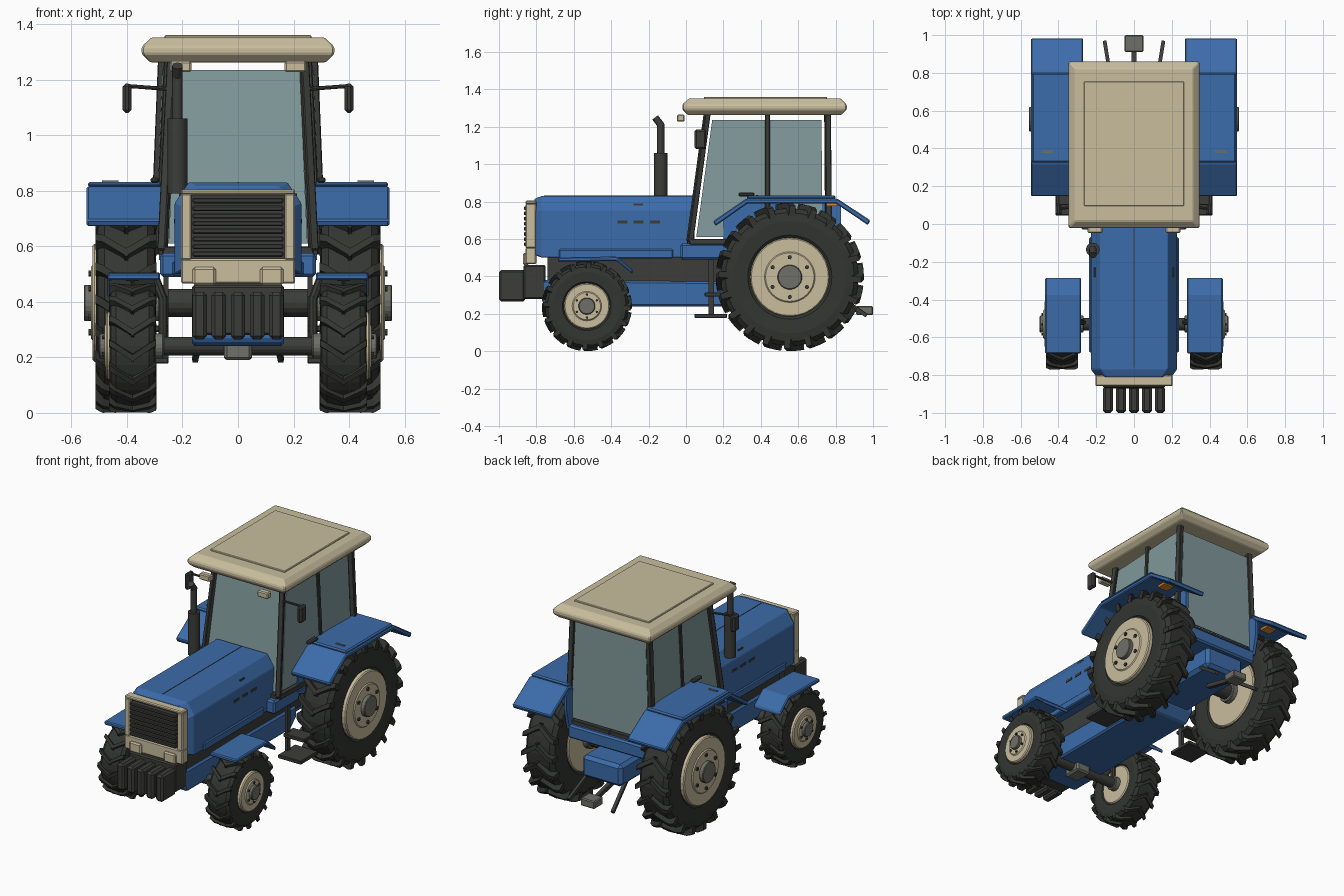
import bpy, bmesh
from math import sin, cos, pi
from mathutils import Vector as V

if "Cube" in bpy.data.objects:
    bpy.data.objects.remove(bpy.data.objects["Cube"])


def material(name, rgb):
    m = bpy.data.materials.new(name)
    m.diffuse_color = (*rgb, 1)
    m.use_nodes = True
    m.node_tree.nodes["Principled BSDF"].inputs["Base Color"].default_value = m.diffuse_color
    return m


BLUE = material("blue_paint", (0.045, 0.15, 0.40))
CREAM = material("cream_paint", (0.58, 0.51, 0.34))
DARK = material("dark_trim", (0.045, 0.048, 0.043))
RUBBER = material("rubber", (0.033, 0.036, 0.031))
GLASS = material("glass", (0.22, 0.32, 0.33))
STEEL = material("steel", (0.16, 0.16, 0.14))
AMBER = material("amber", (0.7, 0.25, 0.03))


# Every part is one or more lofts: lists of rings with equal point counts
def build(name, lofts, mat, bevel=0, mirror=False):
    bm = bmesh.new()
    for rings in lofts:
        rows = [[bm.verts.new(p) for p in r] for r in rings]
        n = len(rows[0])
        for a, b in zip(rows, rows[1:]):
            for i in range(n):
                bm.faces.new((a[i], a[(i + 1) % n], b[(i + 1) % n], b[i]))
        bm.faces.new(rows[0])
        bm.faces.new(rows[-1])
    bmesh.ops.recalc_face_normals(bm, faces=bm.faces)
    me = bpy.data.meshes.new(name)
    bm.to_mesh(me)
    bm.free()
    me.materials.append(mat)
    ob = bpy.data.objects.new(name, me)
    bpy.context.collection.objects.link(ob)
    if bevel:
        b = ob.modifiers.new("bevel", 'BEVEL')
        b.width, b.segments, b.limit_method = bevel, 1, 'ANGLE'
    if mirror:
        ob.modifiers.new("mirror", 'MIRROR').use_mirror_merge = False
    return ob


def rect(x0, x1, y0, y1, z):
    return [(x0, y0, z), (x1, y0, z), (x1, y1, z), (x0, y1, z)]


def box(x0, x1, y0, y1, z0, z1):
    return [rect(x0, x1, y0, y1, z0), rect(x0, x1, y0, y1, z1)]


def prism(yz, x0, x1):
    return [[(x, y, z) for y, z in yz] for x in (x0, x1)]


def rod(p0, p1, r, n=16, r2=None):
    p0, p1 = V(p0), V(p1)
    q = (p1 - p0).to_track_quat('Z', 'Y')
    angs = [pi / 4 + 2 * pi * i / n for i in range(n)]
    return [[p + q @ V((s * cos(a), s * sin(a), 0)) for a in angs]
            for p, s in ((p0, r), (p1, r2 or r))]


def pane(pts, offset):
    return [[V(p) for p in pts], [V(p) + V(offset) for p in pts]]


# Wheels: tyre, chevron lugs, rim, hub and bolts
def wheel(tag, cx, cy, R, w, rim, hub, lugs, hub_x):
    def pt(x, r, a):
        return (cx + x, cy + r * cos(a), R + r * sin(a))
    prof = [(.80, rim * .97), (.95, rim * 1.06), (1, R * .76), (.94, R * .87), (.72, R * .93)]
    prof = [(-x, r) for x, r in prof] + [(x, r) for x, r in prof[::-1]]
    build(tag + "_tyre", [[[pt(x * w, r, 2 * pi * i / 40) for i in range(40)] for x, r in prof]], RUBBER, 0, True)
    tread, t = [], 1.05 / lugs
    for i in range(lugs):
        a = 2 * pi * (i + .5) / lugs - pi / 2
        for s in (-1, 1):
            bar = []
            for x, lo, hi, d in ((-.06, .9, 1, 0), (.78, .88, 1, .8), (1.02, .83, .965, 1.0)):
                c = a - d * 1.25 * pi / lugs
                bar.append([pt(s * x * w, R * r, c + k * t) for r, k in ((lo, -1), (lo, 1), (hi, .75), (hi, -.75))])
            tread.append(bar)
    build(tag + "_tyre_lugs", tread, RUBBER, 0, True)
    out = cx + w
    build(tag + "_rim", [rod((cx - w * .97, cy, R), (out + .012, cy, R), rim, 32),
                         rod((out, cy, R), (out + .018, cy, R), rim * .64, 32)], CREAM, .006, True)
    build(tag + "_hub", [rod((cx - w - .03, cy, R), (hub_x, cy, R), hub, 20)], STEEL, .004, True)
    bolts = []
    for i in range(6):
        y, z = cy + rim * .5 * cos(i * pi / 3 + pi / 6), R + rim * .5 * sin(i * pi / 3 + pi / 6)
        bolts.append(rod((out, y, z), (out + .027, y, z), rim * .055, 6))
    build(tag + "_wheel_bolts", bolts, DARK, 0, True)


wheel("rear", .403, .555, .396, .108, .212, .066, 20, .555)
wheel("front", .38, -.53, .241, .083, .123, .045, 16, .5)

# Axles, engine block and frame
build("rear_axle", [rod((-.31, .555, .396), (.31, .555, .396), .05)], DARK)
build("front_axle", [rod((-.31, -.53, .24), (.31, -.53, .24), .033)], DARK)
build("front_differential", [box(-.05, .05, -.59, -.47, .19, .27)], STEEL, .01)
build("engine_block", [box(-.15, .15, -.74, .42, .34, .51)], DARK)
build("lower_frame", [prism([(-.77, .26), (-.74, .24), (.3, .24), (.36, .3), (.36, .37), (-.77, .38)], -.165, .165)], BLUE, .01)
build("rear_gearbox", [box(-.14, .14, .3, .86, .30, .44)], BLUE, .02)
build("cab_platform", [box(-.28, .28, -.03, .80, .49, .575)], BLUE, .01)

# Hood
def hood_ring(y, d):
    half = [(.228 - d, .50 + d / 2), (.228 - d, .755 - d / 2), (.178 - d, .83 - d / 2)]
    return [(x, y, z) for x, z in half] + [(-x, y, z) for x, z in half[::-1]]


build("hood", [[hood_ring(-.81, .03), hood_ring(-.77, 0), hood_ring(.045, 0)]], BLUE, .004)
build("hood_seam", [box(-.002, .002, -.76, .04, .82, .832)], DARK)
build("hood_sill", [box(.2, .237, -.68, -.07, .495, .545)], BLUE, .006, True)
build("hood_vents", [box(.22, .231, y - .027, y + .027, .682, .698) for y in (-.34, -.255, -.165)]
      + [box(.19, .212, -.28, -.23, .78, .79)], DARK, 0, True)

# Grille frame, slats and headlights
fy0, fy1 = -.858, -.80
build("grille_frame", [box(-.205, .205, fy0, fy1, .465, .555), box(-.205, .205, fy0, fy1, .785, .805),
                       box(-.205, -.167, fy0, fy1, .55, .79), box(.167, .205, fy0, fy1, .55, .79)], CREAM, .006)
build("grille_back", [box(-.18, .18, -.835, -.80, .54, .79)], DARK)
build("grille_slats", [box(-.163, .163, -.867, -.83, .562 + i * .0275, .581 + i * .0275) for i in range(8)], DARK, .004)
build("headlight", [box(.08, .163, -.872, -.84, .46, .525)], CREAM, .008, True)

# Front ballast weights
build("ballast_weights", [box(x - .026, x + .026, -1, -.86, .265, .435) for x in (-.138, -.069, 0, .069, .138)], DARK, .012)
build("weight_carrier", [box(-.165, .165, -.87, -.75, .28, .46)], DARK, .008)

# Rear fenders with inner walls
top = [(.145, .695), (.32, .815), (.81, .815), (.985, .70)]
skin = top + [(y + d, z - .026) for (y, z), d in zip(top[::-1], (-.012, -.008, .008, .012))]
build("rear_fender", [prism(skin, .27, .545)], BLUE, .006, True)
build("rear_fender_cap", [box(.275, .54, .325, .80, .812, .832)], BLUE, .008, True)
build("rear_fender_wall", [prism([(.2, .55), (.2, .70), (.33, .80), (.80, .80), (.83, .77), (.83, .68), (.80, .55)], .265, .285)], BLUE, 0, True)
build("fender_marker", [box(.43, .49, .375, .388, .83, .836)], STEEL, 0, True)
build("rear_indicator", [box(.37, .44, .75, .81, .775, .79)], AMBER, 0, True)

# Front fenders and brackets
top = [(-.685, .502), (-.37, .506), (-.285, .435)]
skin = top + [(y, z - .024) for y, z in top[::-1]]
build("front_fender", [prism(skin, .28, .47)], BLUE, .006, True)
build("front_fender_bracket", [rod((.27, -.52, .25), (.27, -.52, .42), .016, 8),
                               rod((.27, -.52, .41), (.3, -.52, .49), .016, 8)], DARK, 0, True)

# Cab posts and sills
fb, ft = V((.272, .02, .585)), V((.237, .113, 1.27))
rb, rt = V((.298, .762, .585)), V((.27, .757, 1.27))
mb, mt = fb.lerp(rb, .56), ft.lerp(rt, .5)
build("cab_posts", [rod(fb, ft, .022, 4), rod(mb, mt, .018, 4), rod(rb, rt, .023, 4)], DARK, .004, True)
build("cab_sills", [rod(fb, rb, .022, 4), rod((0, .02, .585), fb, .02, 4), rod((0, .762, .585), rb, .02, 4)], DARK, .003, True)

# Cab windows
build("side_window", [pane([(.268, .055, .61), (.237, .14, 1.235), (.266, .725, 1.235), (.292, .728, .61)], (.006, 0, 0))], GLASS, 0, True)
build("windscreen", [pane([(-.25, .025, .61), (.25, .025, .61), (.222, .109, 1.235), (-.222, .109, 1.235)], (0, .008, 0))], GLASS)
build("rear_window", [pane([(-.275, .762, .61), (.275, .762, .61), (.25, .757, 1.235), (-.25, .757, 1.235)], (0, .008, 0))], GLASS)
build("door_handle", [box(.285, .315, .28, .365, .828, .848)], DARK, .006, True)

# Roof with raised panel and work lights
def roof_ring(d, z):
    return rect(-.347 + d, .347 - d, -.02 + d, .86 - d, z)


build("roof", [[roof_ring(.03, 1.262), roof_ring(0, 1.292), roof_ring(0, 1.318), roof_ring(.035, 1.352)]], CREAM, .006)
build("roof_panel", [box(-.265, .265, .095, .755, 1.345, 1.36)], CREAM, .004)
build("work_light", [box(.168, .245, -.048, -.008, 1.227, 1.266)], CREAM, .006, True)

# Exhaust
ex, ey = -.218, -.135
build("exhaust", [rod((ex, ey, .79), (ex, ey, 1.06), .036, 20), rod((ex, ey, 1.05), (ex, ey, 1.215), .019),
                  rod((ex, ey + .004, 1.205), (ex, ey - .03, 1.25), .019)], DARK)

# Mirrors on arms
build("mirror", [box(.384, .415, .045, .108, 1.08, 1.185)], DARK, .01, True)
build("mirror_arm", [rod((.24, .1, 1.165), (.4, .08, 1.177), .007, 8)], DARK, 0, True)

# Steps
build("step", [box(.25, .415, .045, .22, .177, .2), box(.25, .40, .10, .2, .292, .315)], DARK, .004, True)
build("step_hanger", [box(.25, .268, .12, .15, .18, .5)], DARK, 0, True)

# Rear hitch
build("lower_link_arm", [rod((.125, .78, .32), (.155, .965, .19), .014, 4)], DARK, 0, True)
build("drawbar", [rod((0, .7, .27), (0, .94, .215), .018, 4)], DARK)
build("hitch_block", [box(-.05, .05, .91, 1, .193, .242)], STEEL, .006)
